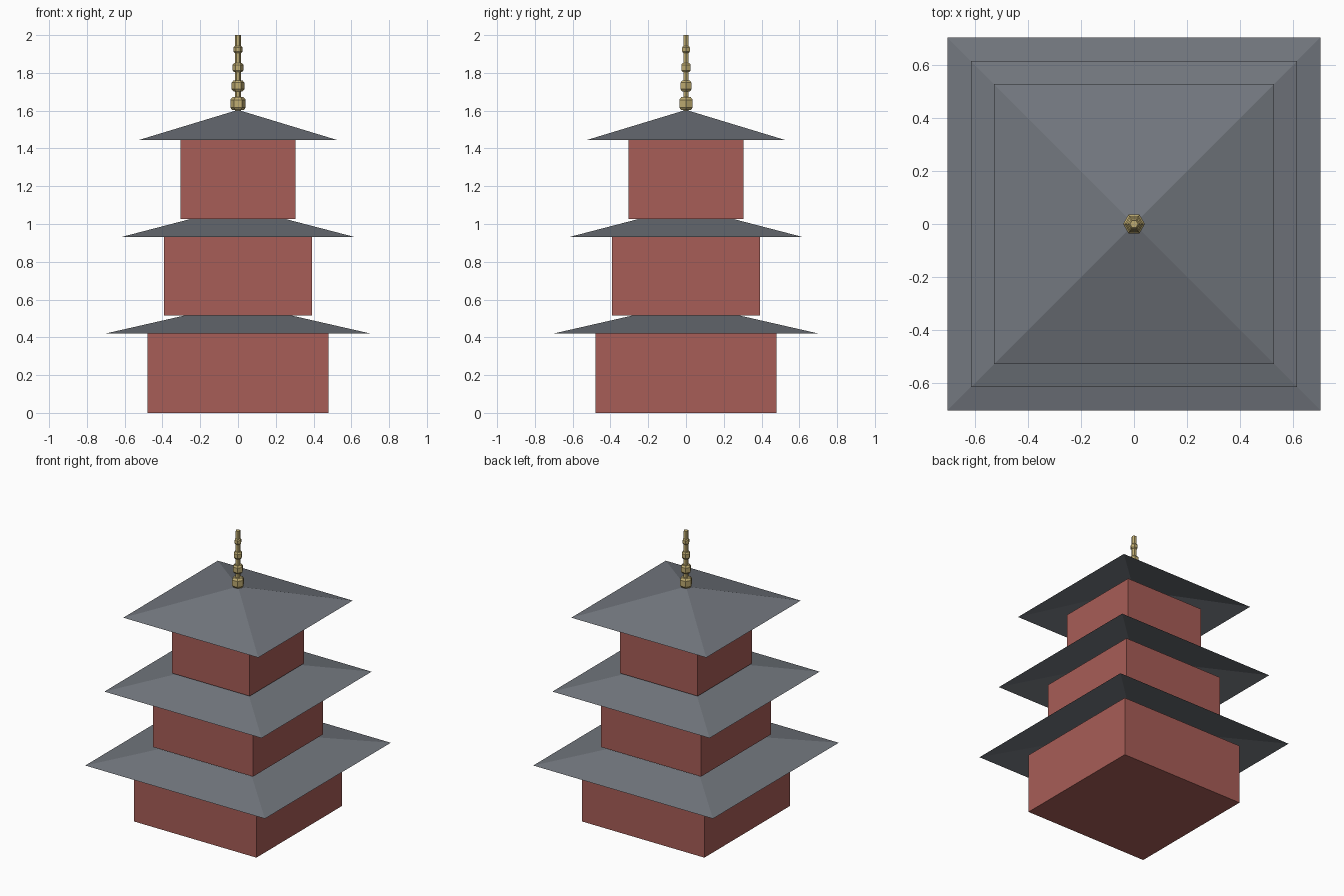
import bpy, bmesh, math

cube = bpy.data.objects.get("Cube")
if cube:
    bpy.data.objects.remove(cube, do_unlink=True)


def material(name, rgb):
    m = bpy.data.materials.new(name)
    m.use_nodes = True
    m.diffuse_color = (*rgb, 1)
    m.node_tree.nodes["Principled BSDF"].inputs["Base Color"].default_value = (*rgb, 1)
    return m


red = material("wall red", (0.39, 0.11, 0.095))
slate = material("roof slate", (0.17, 0.185, 0.21))
gold = material("finial gold", (0.53, 0.42, 0.17))


def lathe(name, profile, sides, mat, turn=0.0, cap_bottom=True):
    """Sweep (radius, z) points round the z axis with flat sides; zero radius makes a tip."""
    bm = bmesh.new()
    rings = []
    for r, z in profile:
        count = sides if r > 0 else 1
        rings.append([bm.verts.new((r * math.cos(turn + math.tau * i / sides),
                                    r * math.sin(turn + math.tau * i / sides), z))
                      for i in range(count)])
    for low, high in zip(rings, rings[1:]):
        for i in range(sides):
            j = (i + 1) % sides
            if len(high) == 1:
                bm.faces.new((low[i], low[j], high[0]))
            else:
                bm.faces.new((low[i], low[j], high[j], high[i]))
    if cap_bottom:
        bm.faces.new(rings[0][::-1])
    if len(rings[-1]) > 1:
        bm.faces.new(rings[-1])
    mesh = bpy.data.meshes.new(name)
    bm.to_mesh(mesh)
    bm.free()
    mesh.materials.append(mat)
    obj = bpy.data.objects.new(name, mesh)
    bpy.context.collection.objects.link(obj)
    return obj


# Three storeys: square walls under a hollow pyramid roof
ROOT2 = math.sqrt(2)
ROOF_RISE = 0.16
storeys = [("lower", 0.0, 0.42, 0.479, 0.702),
           ("middle", 0.515, 0.932, 0.391, 0.614),
           ("upper", 1.027, 1.444, 0.304, 0.527)]
for label, base, eave, wall, roof in storeys:
    lathe(label + "_walls", [(wall * ROOT2, base), (wall * ROOT2, eave)],
          4, red, math.pi / 4)
    lathe(label + "_roof", [(roof * ROOT2, eave), (0, eave + ROOF_RISE)],
          4, slate, math.pi / 4, cap_bottom=False)

# Hexagonal finial: pole with beads shrinking upwards
lathe("finial_pole", [(0.016, 1.58), (0.016, 2.0)], 6, gold)
beads = [(1.637, 0.041), (1.731, 0.034), (1.828, 0.029), (1.924, 0.023)]
for n, (z, r) in enumerate(beads, 1):
    h = r * 0.84
    lathe(f"finial_bead_{n}", [(r * 0.72, z - h), (r, z - h * 0.6),
                               (r, z + h * 0.6), (r * 0.72, z + h)], 6, gold)
